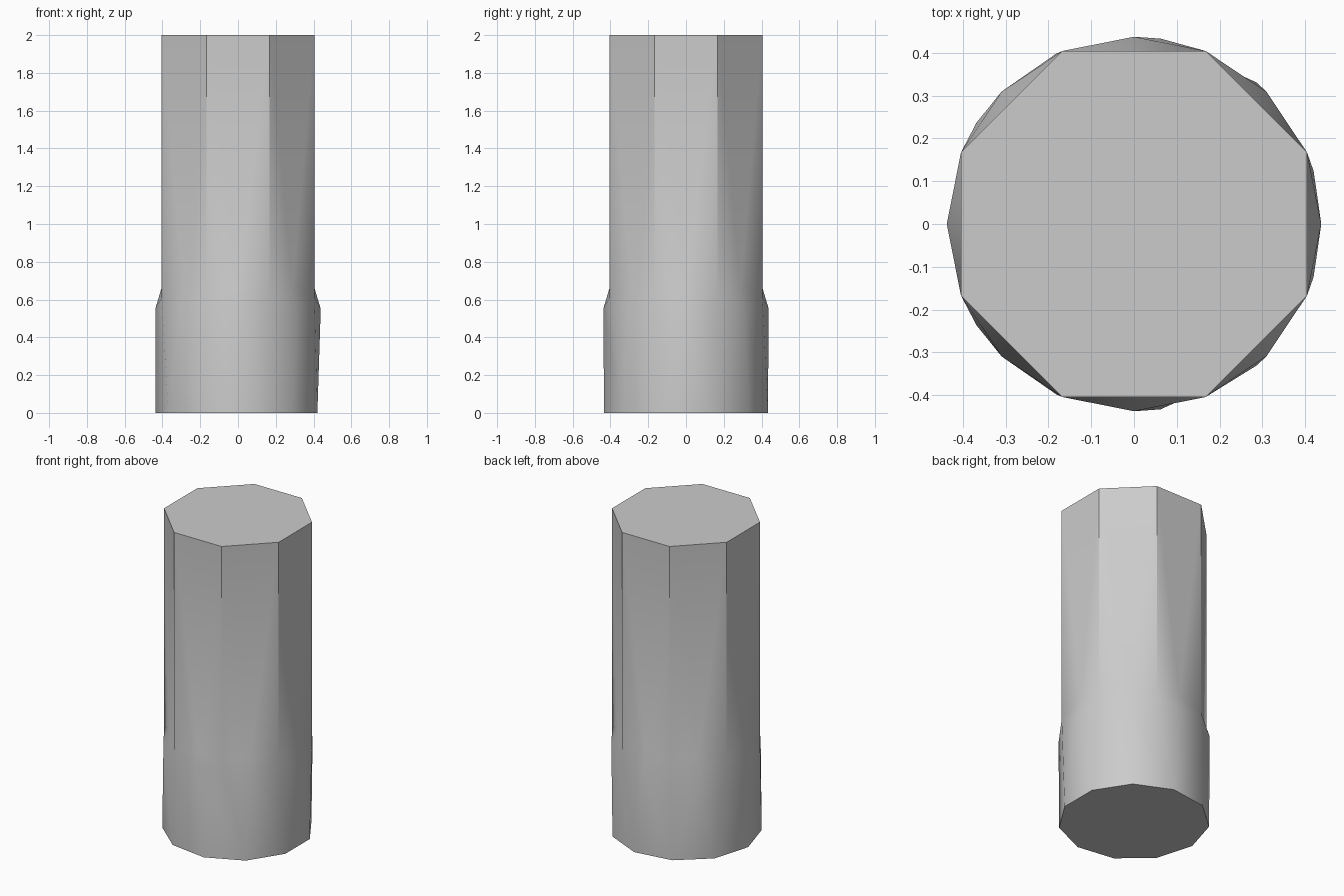
import bpy, bmesh, math

if "Cube" in bpy.data.objects:
    bpy.data.objects.remove(bpy.data.objects["Cube"])

bm = bmesh.new()


def ring(n, r, z, start):
    """Closed loop of vertices at radius r; returns the vertices."""
    return [bm.verts.new((r * math.cos(start + 2 * math.pi * i / n),
                          r * math.sin(start + 2 * math.pi * i / n), z)) for i in range(n)]


def loop_edges(vs):
    out = []
    for a, b in zip(vs, vs[1:] + vs[:1]):
        out.append(bm.edges.get((a, b)) or bm.edges.new((a, b)))
    return out


def bridge(a, b):
    bmesh.ops.bridge_loops(bm, edges=loop_edges(a) + loop_edges(b))


R, FLAT, SIDES = 0.438, 0.405, 11
eighth = math.pi / 8

# Octagonal shaft: corners plus the raised scallop point on each flat
top = ring(8, R, 2.0, eighth)
corner = ring(8, R, 0.61, eighth)
flat = ring(8, FLAT, 0.66, 0)
bulge = ring(8, R, 0.55, 0)
bm.faces.new(top)
for i in range(8):
    c0, c1 = corner[i - 1], corner[i]
    bm.faces.new((c0, flat[i], c1, top[i], top[i - 1]))
    # Scallop between the flat and the round socket
    bm.faces.new((c0, bulge[i], flat[i]))
    bm.faces.new((bulge[i], c1, flat[i]))

# Round socket wall, hollow from below
upper = [v for pair in zip(bulge, corner) for v in pair]
outer = ring(SIDES, R, 0.0, math.pi)
inner = ring(SIDES, R - 0.035, 0.0, math.pi)
ceiling = ring(SIDES, R - 0.035, 0.6, math.pi)
bridge(outer, upper)
bridge(outer, inner)
bridge(inner, ceiling)
bm.faces.new(ceiling)

bmesh.ops.recalc_face_normals(bm, faces=bm.faces)
mesh = bpy.data.meshes.new("socketed_shaft")
bm.to_mesh(mesh)
bm.free()
obj = bpy.data.objects.new("socketed_shaft", mesh)
bpy.context.collection.objects.link(obj)

# Smooth socket, crisp shaft edges
bpy.context.view_layer.objects.active = obj
obj.select_set(True)
bpy.ops.object.shade_smooth_by_angle(angle=math.radians(38))
